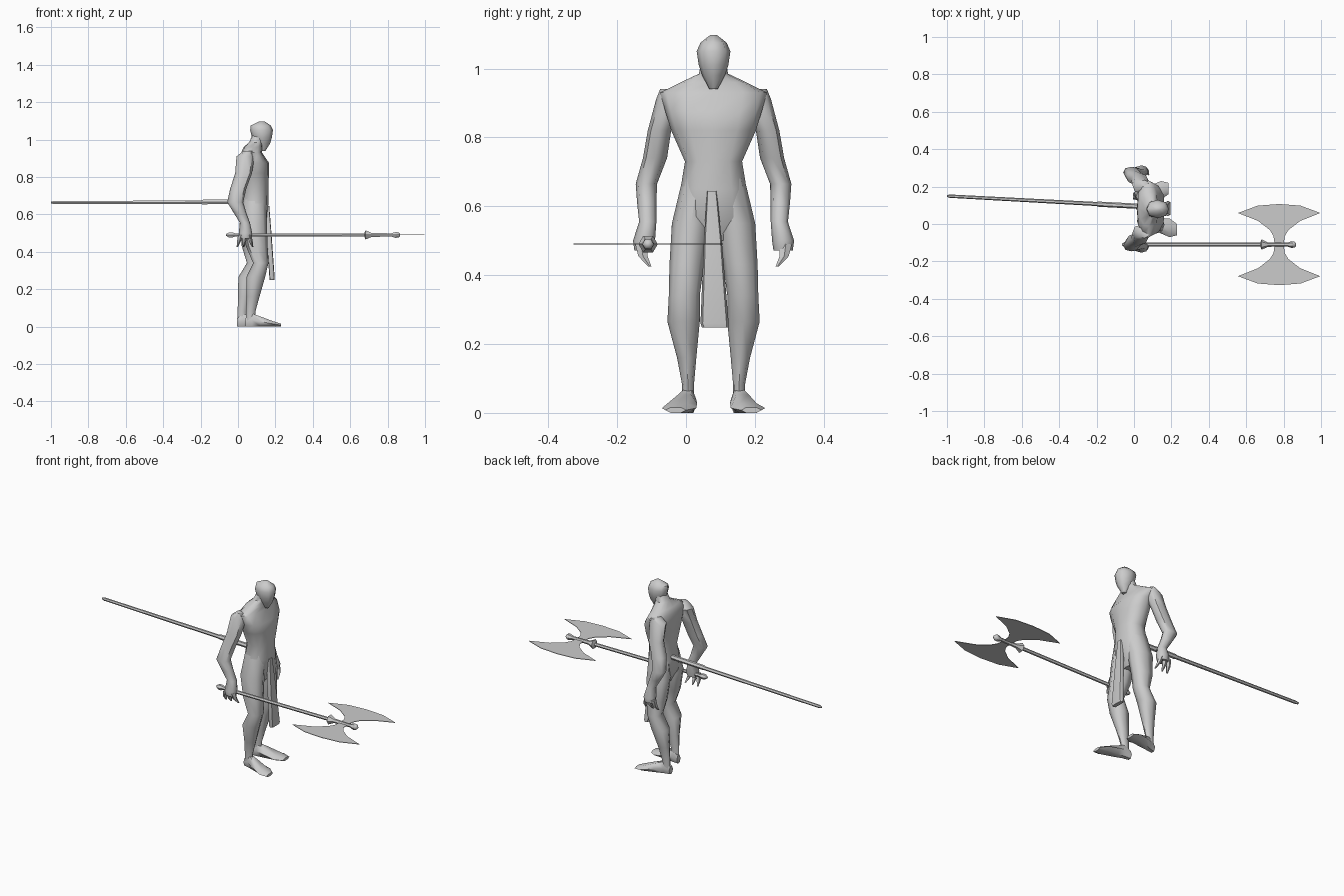
import bpy, bmesh, math

MID = 0.08  # the figure's own mirror plane in y

mat = bpy.data.materials.new("stone_grey")
mat.diffuse_color = (0.6, 0.6, 0.6, 1)


def finish(name, bm, angle=50):
    bmesh.ops.recalc_face_normals(bm, faces=bm.faces)
    mesh = bpy.data.meshes.new(name)
    bm.to_mesh(mesh)
    bm.free()
    mesh.materials.append(mat)
    ob = bpy.data.objects.new(name, mesh)
    bpy.context.collection.objects.link(ob)
    bpy.ops.object.select_all(action='DESELECT')
    ob.select_set(True)
    bpy.context.view_layer.objects.active = ob
    bpy.ops.object.shade_smooth_by_angle(angle=math.radians(angle))
    return ob


def loft(name, rings, axis='z', n=8, power=0.9):
    """Skin a tube over rings (cx, cy, cz, ra, rb) square to the axis."""
    bm = bmesh.new()
    loops = []
    for cx, cy, cz, ra, rb in rings:
        loop = []
        for i in range(n):
            t = 2 * math.pi * i / n
            c, s = math.cos(t), math.sin(t)
            a = ra * math.copysign(abs(c) ** power, c)
            b = rb * math.copysign(abs(s) ** power, s)
            p = (cx + a, cy + b, cz) if axis == 'z' else (cx, cy + a, cz + b)
            loop.append(bm.verts.new(p))
        loops.append(loop)
    for lo, hi in zip(loops, loops[1:]):
        for i in range(n):
            j = (i + 1) % n
            bm.faces.new((lo[i], lo[j], hi[j], hi[i]))
    bm.faces.new(loops[0])
    bm.faces.new(loops[-1])
    return finish(name, bm)


def both(rings, far, shift=lambda z: 0):
    """Mirror rings to the far side and optionally slide them in x."""
    if not far:
        return rings
    return [(x + shift(z), 2 * MID - y, z, a, b) for x, y, z, a, b in rings]


# torso: (z, centre x, half depth, half width)
torso = [(.50, .09, .03, .06), (.57, .088, .068, .102), (.65, .09, .072, .096),
         (.73, .095, .068, .083), (.82, .092, .073, .123), (.875, .09, .076, .14),
         (.93, .073, .056, .155), (.96, .08, .05, .095), (.985, .095, .036, .042),
         (1.03, .115, .035, .035)]
loft("torso", [(x, MID, z, a, b) for z, x, a, b in torso], n=12, power=.85)

# head
head = [(.94, .135, .012, .012), (.98, .132, .04, .033), (1.01, .128, .053, .043),
        (1.05, .126, .061, .049), (1.075, .122, .054, .038), (1.097, .128, .014, .01)]
loft("head", [(x, MID, z, a, b) for z, x, a, b in head], n=8)

arm = [(.055, -.045, .94, .025, .03), (.04, -.045, .91, .048, .042),
       (.03, -.077, .82, .045, .034), (.002, -.09, .74, .043, .035),
       (-.015, -.115, .665, .043, .031), (.01, -.114, .61, .034, .028),
       (.037, -.111, .555, .027, .025), (.04, -.122, .50, .036, .032),
       (.04, -.122, .472, .03, .028)]
leg = [(.09, .035, .68, .06, .045), (.085, .015, .55, .07, .056),
       (.1, .002, .43, .058, .05), (.122, -.005, .34, .041, .045),
       (.095, -.007, .265, .05, .047), (.08, .002, .16, .035, .028),
       (.068, .006, .08, .025, .017), (.068, .006, .03, .025, .017)]
foot = [(.04, .012, .022, .018, .026), (.075, .007, .035, .024, .04),
        (.12, -.004, .027, .036, .031), (.19, -.02, .014, .05, .016),
        (.23, -.03, .008, .03, .009)]
fingers = [(.012, -.004), (.035, .03), (.058, .078)]

for far in (False, True):
    side = "left" if far else "right"
    loft(side + "_arm", both(arm, far))
    # the left leg stands a little further back
    back = lambda z: -.045 * min(1, max(0, (.6 - z) / .35))
    loft(side + "_leg", both(leg, far, back))
    loft(side + "_foot", both(foot, far, back), axis='x', n=6, power=1)
    # curled fingers
    for k, (x0, x1) in enumerate(fingers):
        f = [(x0, -.13, .49, .014, .018), ((x0 + x1) / 2, -.125, .455, .011, .014),
             (x1, -.105, .425, .004, .005)]
        loft(f"{side}_finger_{k}", both(f, far), n=5)

# hanging cloth at the waist
loft("waist_cloth", [(.155, .075, .645, .012, .014), (.165, .078, .5, .014, .026),
                     (.182, .083, .26, .014, .041), (.182, .085, .248, .012, .039)],
     n=8, power=.5)

# thin pole running out behind
loft("rear_pole", [(.06, .093, .668, .014, .014), (-.19, .106, .666, .014, .014),
                   (-.2, .107, .665, .011, .011), (-.985, .149, .663, .009, .009),
                   (-1, .15, .663, .005, .005)], axis='x', n=6, power=1)

# axe shaft with pommel, collar and cap: (x, radius)
AY, AZ = -.11, .49
shaft = [(-.063, .006), (-.048, .016), (-.03, .016), (-.015, .01), (.675, .01),
         (.682, .028), (.715, .012), (.82, .01), (.842, .018), (.858, .016), (.867, .007)]
loft("axe_shaft", [(x, AY, AZ, r, r) for x, r in shaft], axis='x', n=6, power=1)

# double blades: half outline mirrored across the blade's middle
CX = .776
half = [(.024, 0), (.03, .045), (.05, .078), (.112, .126), (.22, .169), (.115, .208)]
outline = half + [(0, .217)] + [(-x, y) for x, y in reversed(half)]
for s, name in ((1, "left_blade"), (-1, "right_blade")):
    bm = bmesh.new()
    face = bm.faces.new([bm.verts.new((CX + x, AY + s * y, AZ - .0015)) for x, y in outline])
    ext = bmesh.ops.extrude_face_region(bm, geom=[face])
    bmesh.ops.translate(bm, vec=(0, 0, .003),
                        verts=[v for v in ext["geom"] if isinstance(v, bmesh.types.BMVert)])
    finish(name, bm, 30)
